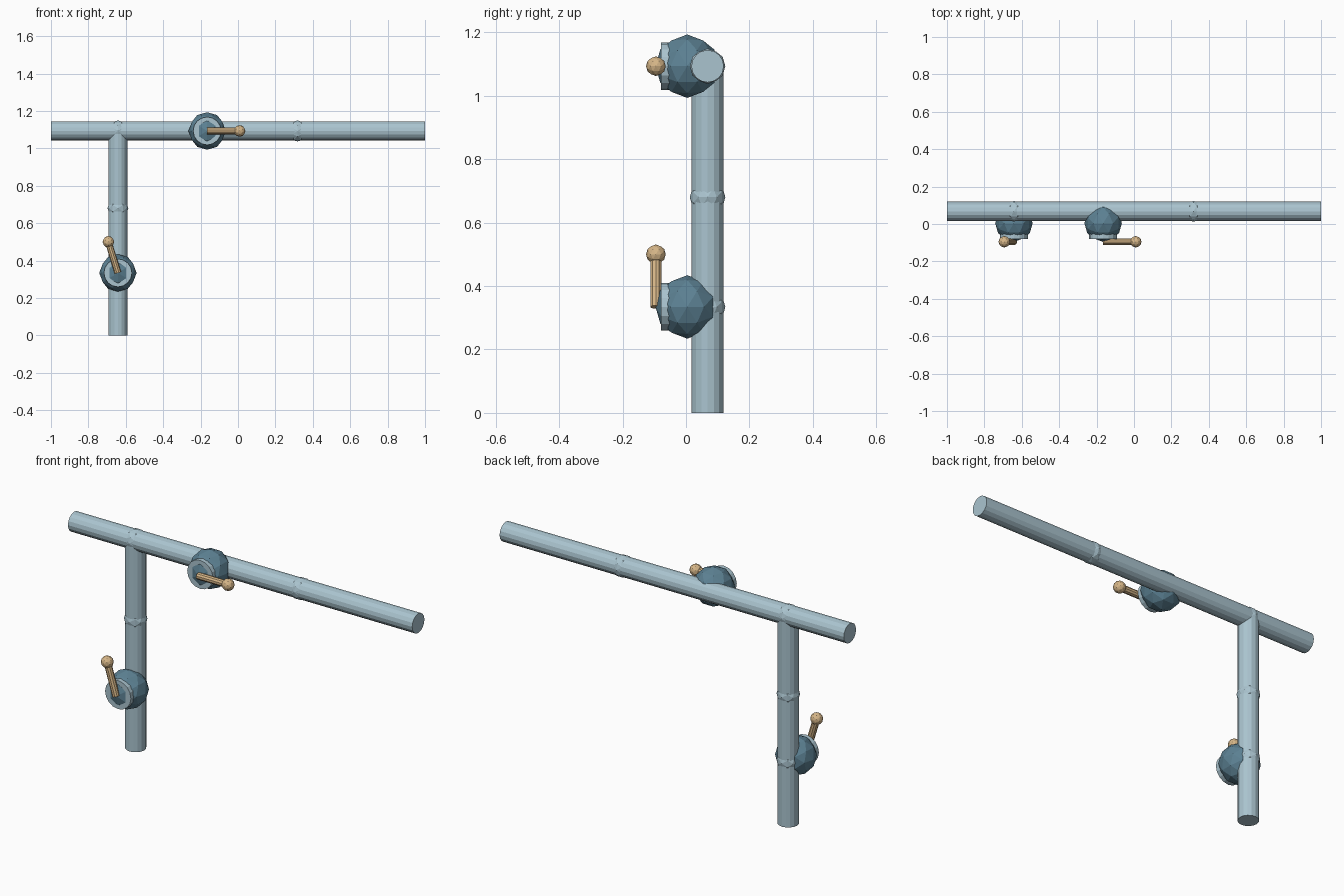
import bpy, bmesh, math
from mathutils import Vector

if "Cube" in bpy.data.objects:
    bpy.data.objects.remove(bpy.data.objects["Cube"])


def srgb(r, g, b):
    return tuple((c / 255 / 12.92) if c < 11 else ((c / 255 + 0.055) / 1.055) ** 2.4 for c in (r, g, b)) + (1,)


def material(name, rgb):
    m = bpy.data.materials.new(name)
    m.diffuse_color = srgb(*rgb)
    m.use_nodes = True
    m.node_tree.nodes["Principled BSDF"].inputs["Base Color"].default_value = m.diffuse_color
    return m


PIPE = material("pale blue metal", (170, 196, 207))
BODY = material("dark blue metal", (92, 129, 147))
WOOD = material("tan wood", (214, 182, 136))


def finish(bm, name, mat):
    bmesh.ops.recalc_face_normals(bm, faces=bm.faces)
    me = bpy.data.meshes.new(name)
    bm.to_mesh(me)
    bm.free()
    me.materials.append(mat)
    ob = bpy.data.objects.new(name, me)
    bpy.context.collection.objects.link(ob)
    return ob


def rod(name, a, b, radius, sides, mat):
    """Flat-sided cylinder between two points."""
    a, b = Vector(a), Vector(b)
    bm = bmesh.new()
    bmesh.ops.create_cone(bm, cap_ends=True, segments=sides, radius1=radius,
                          radius2=radius, depth=(b - a).length)
    ob = finish(bm, name, mat)
    ob.location = (a + b) / 2
    ob.rotation_euler = (b - a).to_track_quat('Z', 'Y').to_euler()
    return ob


def ball(name, centre, radius, mat):
    """80-face icosphere with a vertex on every main axis."""
    t = (1 + 5 ** 0.5) / 2
    pts = []
    for s in (-1, 1):
        for u in (-t, t):
            pts += [Vector((s, 0, u)), Vector((0, u, s)), Vector((u, s, 0))]
    mids = [p + q for i, p in enumerate(pts) for q in pts[:i] if (p - q).length < 2.1]
    bm = bmesh.new()
    for p in pts + mids:
        bm.verts.new(p.normalized() * radius)
    bmesh.ops.convex_hull(bm, input=bm.verts)
    ob = finish(bm, name, mat)
    ob.location = centre
    return ob


PY, TOP, LEFT = 0.068, 1.093, -0.642

# Pipes
rod("horizontal_pipe", (-1, PY, TOP), (1, PY, TOP), 0.051, 16, PIPE)
rod("vertical_pipe", (LEFT, PY, 0), (LEFT, PY, TOP), 0.051, 16, PIPE)

# Joints that just break the pipe surface
for i, (x, z) in enumerate([(LEFT, 0.334), (LEFT, 0.68), (LEFT, TOP), (0.318, TOP)]):
    ball(f"pipe_joint_{i + 1}", (x, PY, z), 0.056, PIPE)

# Valves: body, front flange, lever and knob
for name, x, z, dx, dz in [("lower", LEFT, 0.334, -0.051, 0.166),
                           ("upper", -0.165, TOP, 0.174, 0)]:
    ball(f"{name}_valve_body", (x, 0.004, z), 0.1, BODY)
    rod(f"{name}_valve_flange", (x, -0.04, z), (x, -0.079, z), 0.075, 16, PIPE)
    rod(f"{name}_lever", (x, -0.095, z), (x + dx, -0.095, z + dz), 0.018, 10, WOOD)
    ball(f"{name}_lever_knob", (x + dx, -0.095, z + dz), 0.031, WOOD)
